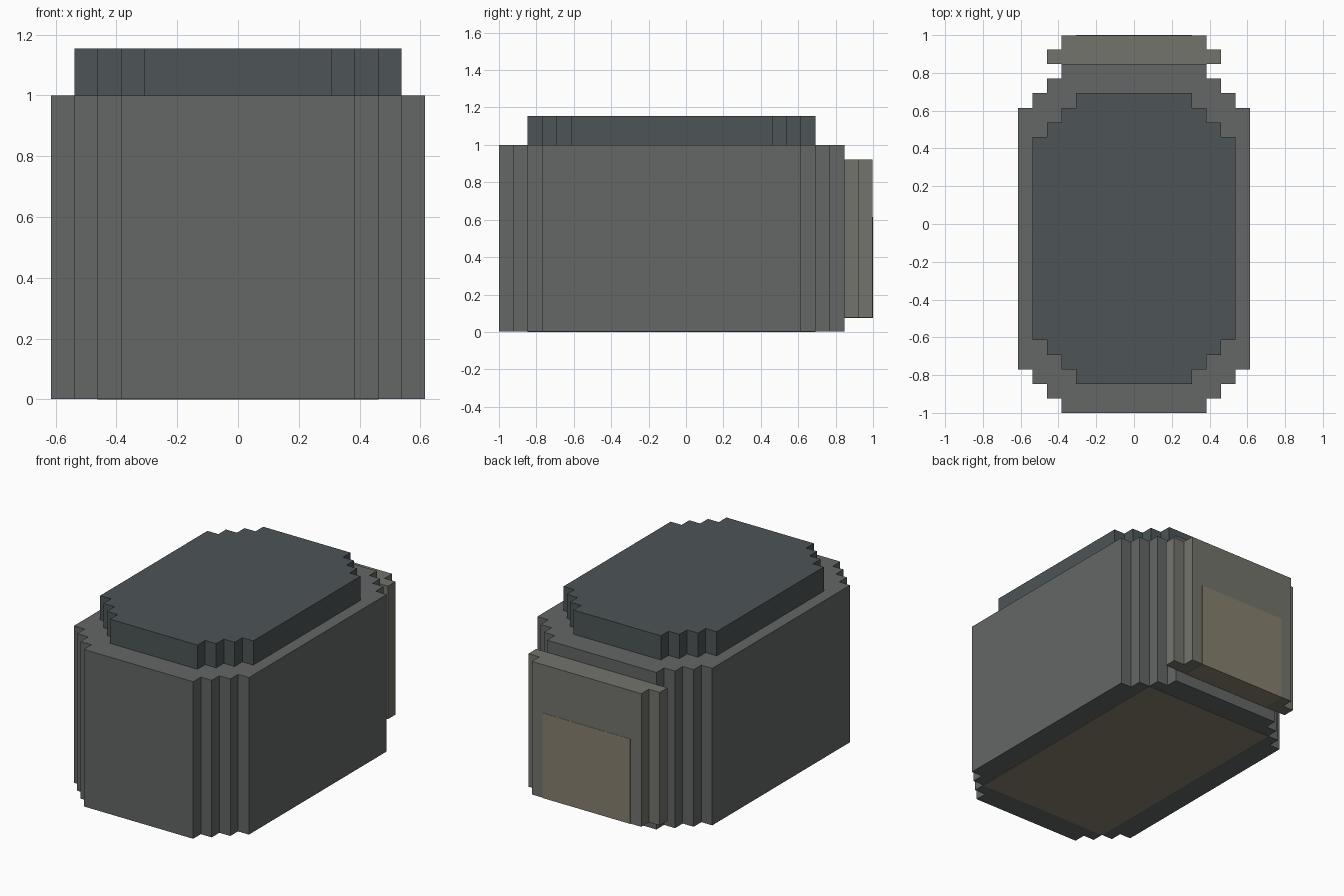
import bpy, bmesh

if "Cube" in bpy.data.objects:
    bpy.data.objects.remove(bpy.data.objects["Cube"])

U = 1 / 13      # one block unit; all sizes below are in blocks
E = 0.02        # tiny lift that lets inlaid panels sit proud of their faces


def material(name, rgb):
    m = bpy.data.materials.new(name)
    m.diffuse_color = (*rgb, 1)
    m.use_nodes = True
    m.node_tree.nodes["Principled BSDF"].inputs["Base Color"].default_value = m.diffuse_color
    return m


def stepped_prism(name, rows, z0, z1, mat):
    """Extrude a plan symmetric in x. rows = (y_start, y_end, half_width)."""
    right = []
    for y0, y1, w in rows:
        right += [(w, y0), (w, y1)]
    outline = right + [(-x, y) for x, y in reversed(right)]
    bm = bmesh.new()
    face = bm.faces.new([bm.verts.new((x * U, y * U, z0 * U)) for x, y in outline])
    ext = bmesh.ops.extrude_face_region(bm, geom=[face])
    top = [v for v in ext["geom"] if isinstance(v, bmesh.types.BMVert)]
    bmesh.ops.translate(bm, verts=top, vec=(0, 0, (z1 - z0) * U))
    bmesh.ops.recalc_face_normals(bm, faces=bm.faces)
    mesh = bpy.data.meshes.new(name)
    bm.to_mesh(mesh)
    bm.free()
    mesh.materials.append(mat)
    ob = bpy.data.objects.new(name, mesh)
    bpy.context.collection.objects.link(ob)
    return ob


def stepped_rows(y0, y1, w):
    """Rounded-block plan: one-block steps, three blocks deep, at each corner."""
    front = [(y0 + i, y0 + i + 1, w - 3 + i) for i in range(3)]
    back = [(y1 - i - 1, y1 - i, w - 3 + i) for i in reversed(range(3))]
    return front + [(y0 + 3, y1 - 3, w)] + back


body_grey = material("body_grey", (0.125, 0.135, 0.13))
lid_grey = material("lid_grey", (0.075, 0.09, 0.095))
pack_grey = material("pack_grey", (0.17, 0.175, 0.15))
panel_tan = material("panel_tan", (0.24, 0.215, 0.155))

# Main body and raised top
stepped_prism("body", stepped_rows(-13, 11, 8), E, 13, body_grey)
stepped_prism("top_cap", stepped_rows(-11, 9, 7), 13, 15, lid_grey)

# Block on the back with a one-block rim
stepped_prism("back_block", [(10, 11, 5), (11, 12, 6), (12, 13 - E, 5)],
              1, 12, pack_grey)

# Tan panels on the underside and low on the back block
stepped_prism("underside_panel", [(-11, 9, 6)], 0, 1, panel_tan)
stepped_prism("back_panel", [(10, 13, 4)], 1 - E, 8, panel_tan)
